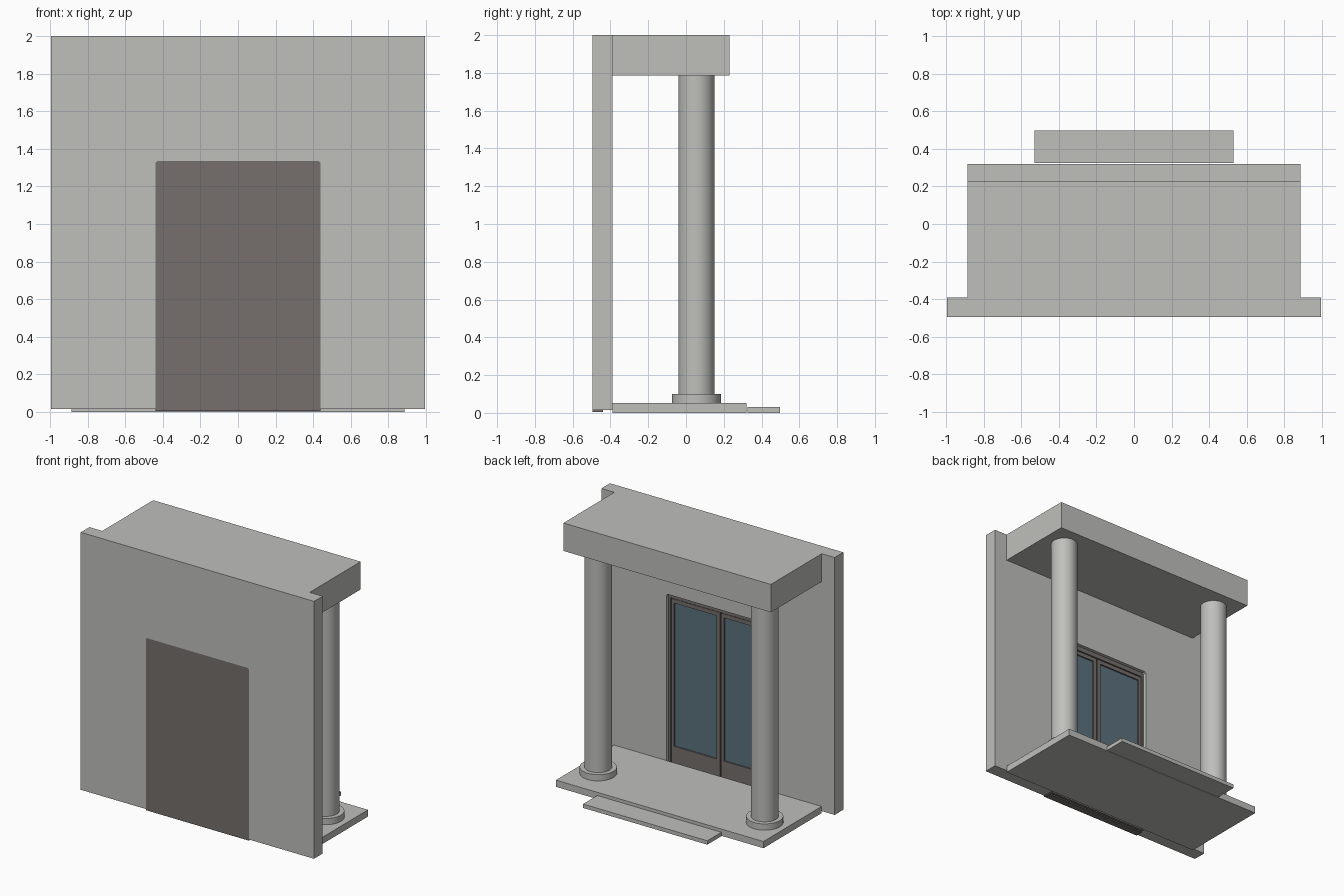
import bpy, bmesh, math
from mathutils import Vector

cube = bpy.data.objects.get("Cube")
if cube:
    bpy.data.objects.remove(cube, do_unlink=True)


def material(name, rgb):
    m = bpy.data.materials.new(name)
    m.use_nodes = True
    m.diffuse_color = (*rgb, 1)
    m.node_tree.nodes["Principled BSDF"].inputs["Base Color"].default_value = (*rgb, 1)
    return m


GREY = material("stone_grey", (0.52, 0.52, 0.50))
BROWN = material("door_brown", (0.18, 0.16, 0.15))
GLASS = material("glass_blue", (0.105, 0.165, 0.21))


def finish(name, bm, mat):
    bmesh.ops.recalc_face_normals(bm, faces=bm.faces)
    me = bpy.data.meshes.new(name)
    bm.to_mesh(me)
    bm.free()
    me.materials.append(mat)
    ob = bpy.data.objects.new(name, me)
    bpy.context.collection.objects.link(ob)
    return ob


def box(name, x, y, z, mat):
    """Box from (min, max) ranges."""
    bm = bmesh.new()
    bmesh.ops.create_cube(bm, size=1)
    for v in bm.verts:
        v.co = Vector([r[0] if c < 0 else r[1] for c, r in zip(v.co, (x, y, z))])
    return finish(name, bm, mat)


def prism(name, outline, y0, y1, mat):
    """Outline in x and z, extruded along y."""
    bm = bmesh.new()
    face = bm.faces.new([bm.verts.new((x, y0, z)) for x, z in outline])
    ext = bmesh.ops.extrude_face_region(bm, geom=[face])
    verts = [g for g in ext["geom"] if isinstance(g, bmesh.types.BMVert)]
    bmesh.ops.translate(bm, verts=verts, vec=(0, y1 - y0, 0))
    return finish(name, bm, mat)


def cylinder(name, x, y, r, z0, z1, mat):
    bpy.ops.mesh.primitive_cylinder_add(vertices=48, radius=r, depth=z1 - z0,
                                        location=(x, y, (z0 + z1) / 2))
    ob = bpy.context.object
    ob.name = name
    ob.data.materials.append(mat)
    bpy.ops.object.shade_smooth_by_angle(angle=math.radians(35))


# Doorway outline with small clipped upper corners
W, H, C = 0.44, 1.335, 0.01
arch = [(-W, 0.015), (-W, H - C), (-W + C, H), (W - C, H), (W, H - C), (W, 0.015)]

# Wall with the doorway left open
prism("wall", [(-0.995, 0.015), (-0.995, 2), (0.995, 2), (0.995, 0.015)] + arch[::-1],
      -0.495, -0.39, GREY)

# Door backing, flush with the front of the wall
backing = [(x, z if z > 0.1 else 0.006) for x, z in arch]
prism("door_backing", backing, -0.495, -0.44, BROWN)

# Fixed frame around the two leaves
for s, side in ((-1, "right"), (1, "left")):
    box(f"door_jamb_{side}", sorted((s * 0.422, s * W)), (-0.44, -0.415), (0.015, H - C), BROWN)
box("door_header", (-0.422, 0.422), (-0.44, -0.415), (1.30, H), BROWN)

# Door leaves: stiles, rails and a recessed pane
for s, side in ((-1, "right"), (1, "left")):
    def span(a, b):
        return sorted((s * a, s * b))
    depth = (-0.44, -0.42)
    box(f"inner_stile_{side}", span(0.005, 0.032), depth, (0.015, 1.295), BROWN)
    box(f"outer_stile_{side}", span(0.395, 0.418), depth, (0.015, 1.295), BROWN)
    box(f"top_rail_{side}", span(0.032, 0.395), depth, (1.265, 1.295), BROWN)
    box(f"bottom_panel_{side}", span(0.032, 0.395), depth, (0.015, 0.16), BROWN)
    box(f"glass_pane_{side}", span(0.032, 0.395), (-0.44, -0.431), (0.16, 1.265), GLASS)

# Porch floor, step and canopy
box("porch_floor", (-0.885, 0.885), (-0.388, 0.32), (0, 0.052), GREY)
box("porch_step", (-0.53, 0.53), (0.325, 0.497), (0, 0.03), GREY)
box("canopy", (-0.885, 0.885), (-0.392, 0.23), (1.785, 2), GREY)

# Columns on round bases
for x, side in ((-0.71, "right"), (0.71, "left")):
    cylinder(f"column_base_{side}", x, 0.055, 0.13, 0.05, 0.10, GREY)
    cylinder(f"column_{side}", x, 0.055, 0.096, 0.10, 1.787, GREY)
